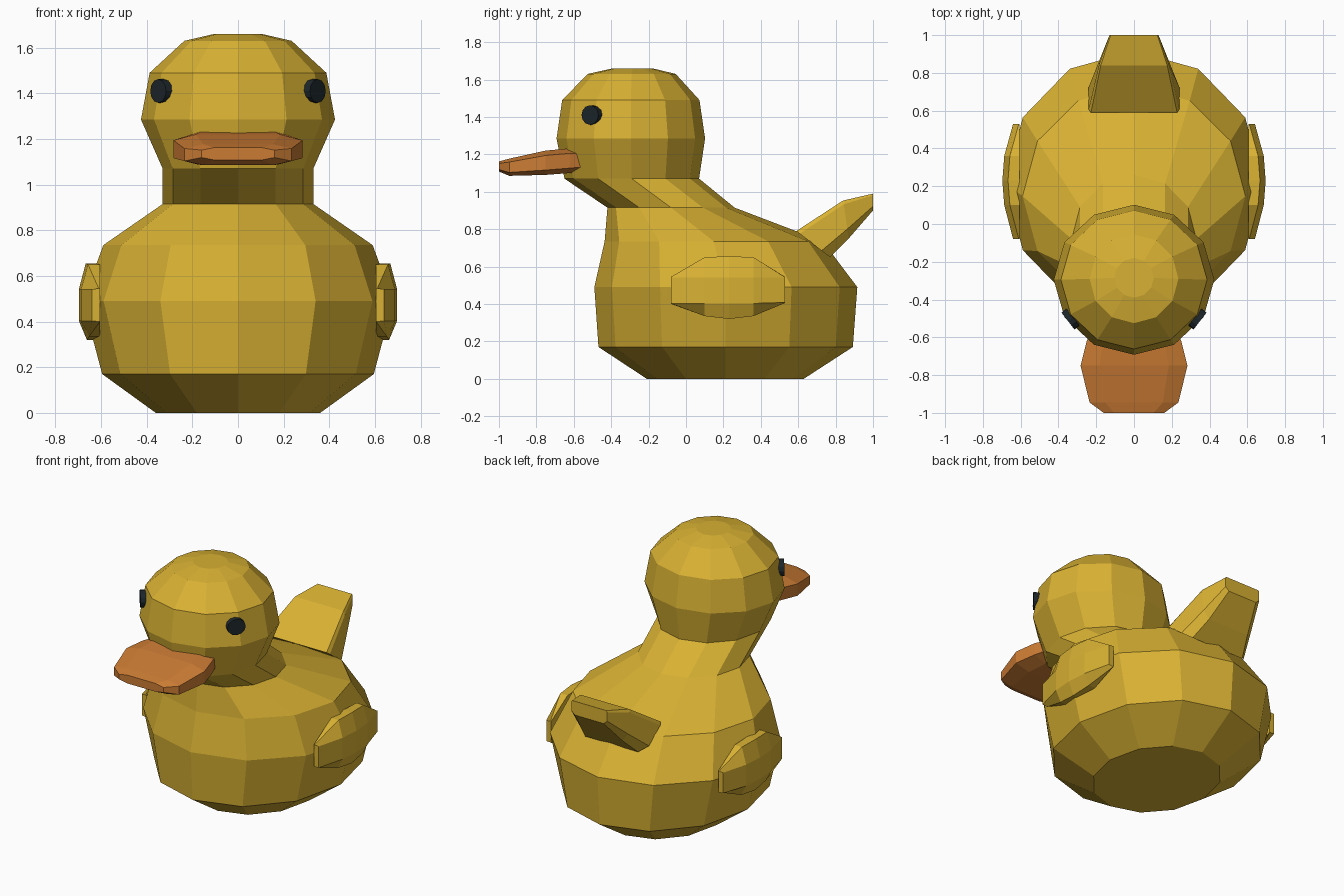
import bpy, bmesh, math
from mathutils import Vector

if "Cube" in bpy.data.objects:
    bpy.data.objects.remove(bpy.data.objects["Cube"])


def material(name, rgb):
    m = bpy.data.materials.new(name)
    m.diffuse_color = (*rgb, 1)
    m.use_nodes = True
    m.node_tree.nodes["Principled BSDF"].inputs["Base Color"].default_value = m.diffuse_color
    return m


YELLOW = material("yellow", (0.69, 0.44, 0.033))
ORANGE = material("orange", (0.60, 0.20, 0.034))
BLACK = material("near black", (0.013, 0.02, 0.025))


def loft(name, rings, mat):
    """Bridge equal-length rings of points with quads and cap both ends."""
    bm = bmesh.new()
    loops = [[bm.verts.new(p) for p in ring] for ring in rings]
    n = len(loops[0])
    for a, b in zip(loops, loops[1:]):
        for i in range(n):
            j = (i + 1) % n
            bm.faces.new((a[i], a[j], b[j], b[i]))
    bm.faces.new(loops[0])
    bm.faces.new(loops[-1])
    bmesh.ops.recalc_face_normals(bm, faces=bm.faces)
    me = bpy.data.meshes.new(name)
    bm.to_mesh(me)
    bm.free()
    me.materials.append(mat)
    ob = bpy.data.objects.new(name, me)
    bpy.context.collection.objects.link(ob)
    return ob


# Body, neck and head: twelve-sided rings as (z, centre y, x radius, y radius)
profile = [
    (0.00, 0.21, 0.36, 0.42), (0.17, 0.212, 0.595, 0.68),
    (0.49, 0.213, 0.68, 0.703), (0.735, 0.148, 0.59, 0.583),
    (0.915, -0.08, 0.33, 0.34), (1.07, -0.29, 0.33, 0.36),
    (1.285, -0.295, 0.425, 0.397), (1.49, -0.295, 0.387, 0.367),
    (1.63, -0.29, 0.235, 0.235), (1.66, -0.285, 0.105, 0.105)]
steps = [math.radians(30 * i) for i in range(12)]
loft("body_and_head",
     [[(rx * math.sin(a), cy - ry * math.cos(a), z) for a in steps]
      for z, cy, rx, ry in profile], YELLOW)

# Bill: octagonal sections as (y, half width, bottom z, top z)
bill = [(-0.54, 0.22, 1.11, 1.225), (-0.62, 0.25, 1.10, 1.232),
        (-0.75, 0.283, 1.09, 1.22), (-0.945, 0.235, 1.085, 1.177),
        (-1.0, 0.16, 1.108, 1.162)]


def bill_section(y, w, lo, hi):
    c = (hi - lo) * 0.2
    half = [(w * 0.65, lo), (w, lo + c), (w, hi - c), (w * 0.65, hi)]
    return [(x, y, z) for x, z in half] + [(-x, y, z) for x, z in reversed(half)]


loft("bill", [bill_section(*s) for s in bill], ORANGE)

# Tail: slanted sections as (half width, top (y, z), bottom (y, z))
tail = [(0.24, (0.59, 0.79), (0.77, 0.65)),
        (0.185, (0.84, 0.953), (0.87, 0.75)),
        (0.13, (1.0, 0.99), (1.0, 0.90))]


def tail_section(w, top, bottom):
    t, b = Vector((0, *top)), Vector((0, *bottom))
    half = [(0.8, b), (1.0, b.lerp(t, 0.25)), (1.0, b.lerp(t, 0.9)), (0.95, t)]
    right = [Vector((w * k, p.y, p.z)) for k, p in half]
    return right + [Vector((-p.x, p.y, p.z)) for p in reversed(right)]


loft("tail", [tail_section(*s) for s in tail], YELLOW)

# Wings: sections along y as (y, bottom z, top z, outer x)
wing = [(-0.08, 0.40, 0.545, 0.64), (0.10, 0.335, 0.65, 0.687),
        (0.23, 0.32, 0.655, 0.697), (0.36, 0.335, 0.65, 0.687),
        (0.53, 0.405, 0.545, 0.64)]


def wing_section(side, y, lo, hi, x):
    pts = [(0.605, lo), (0.605, hi), (x - 0.03, hi), (x, min(hi, 0.545) - 0.003),
           (x, max(lo, 0.40) + 0.003), (x - 0.035, lo)]
    return [(side * px, y, pz) for px, pz in pts]


for side, label in ((1, "left"), (-1, "right")):
    loft(label + "_wing", [wing_section(side, *s) for s in wing], YELLOW)

    # Eye: shallow disc turned outwards
    centre = Vector((side * 0.337, -0.504, 1.41))
    normal = Vector((side * 0.79, -0.61, 0))
    across = Vector((side * 0.61, 0.79, 0)) * 0.057
    up = Vector((0, 0, 0.052))
    loft(label + "_eye",
         [[centre + normal * d + across * math.cos(a) + up * math.sin(a)
           for a in steps] for d in (-0.02, 0.016)], BLACK)
